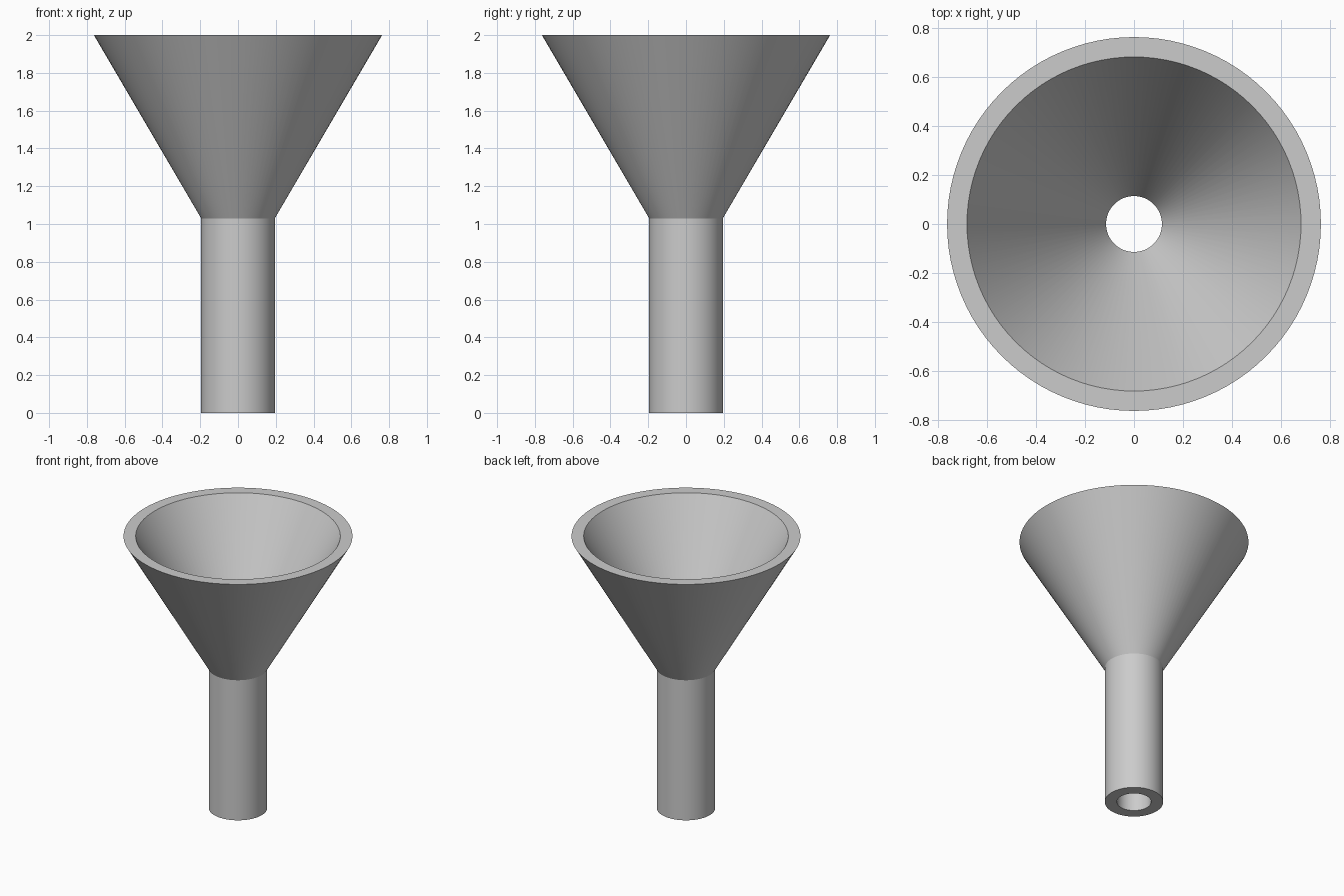
import bpy
import bmesh
import math

cube = bpy.data.objects.get("Cube")
if cube:
    bpy.data.objects.remove(cube, do_unlink=True)

# Single grey material
grey = bpy.data.materials.new("light_grey")
grey.use_nodes = True
colour = (0.6, 0.6, 0.6, 1)
grey.diffuse_color = colour
grey.node_tree.nodes["Principled BSDF"].inputs["Base Color"].default_value = colour

# Funnel dimensions
HEIGHT, NECK_Z = 2.0, 1.03
RIM_R, STEM_R, WALL = 0.763, 0.195, 0.081
SEGMENTS = 96


def lathe(name, profile, material):
    """Revolve a closed (radius, z) profile around the z axis."""
    bm = bmesh.new()
    verts = [bm.verts.new((r, 0, z)) for r, z in profile]
    edges = [bm.edges.new((v, verts[i - 1])) for i, v in enumerate(verts)]
    bmesh.ops.spin(bm, geom=verts + edges, cent=(0, 0, 0), axis=(0, 0, 1),
                   angle=math.tau, steps=SEGMENTS, use_merge=True)
    bmesh.ops.remove_doubles(bm, verts=bm.verts, dist=1e-5)
    bmesh.ops.recalc_face_normals(bm, faces=bm.faces)
    mesh = bpy.data.meshes.new(name)
    bm.to_mesh(mesh)
    bm.free()
    mesh.materials.append(material)
    obj = bpy.data.objects.new(name, mesh)
    bpy.context.collection.objects.link(obj)
    bpy.ops.object.select_all(action="DESELECT")
    obj.select_set(True)
    bpy.context.view_layer.objects.active = obj
    bpy.ops.object.shade_smooth_by_angle(angle=math.radians(20))
    return obj


# Outer wall going up, then the inner wall coming back down
outer = [(STEM_R, 0), (STEM_R, NECK_Z), (RIM_R, HEIGHT)]
inner = [(r - WALL, z) for r, z in reversed(outer)]
lathe("funnel", outer + inner, grey)
